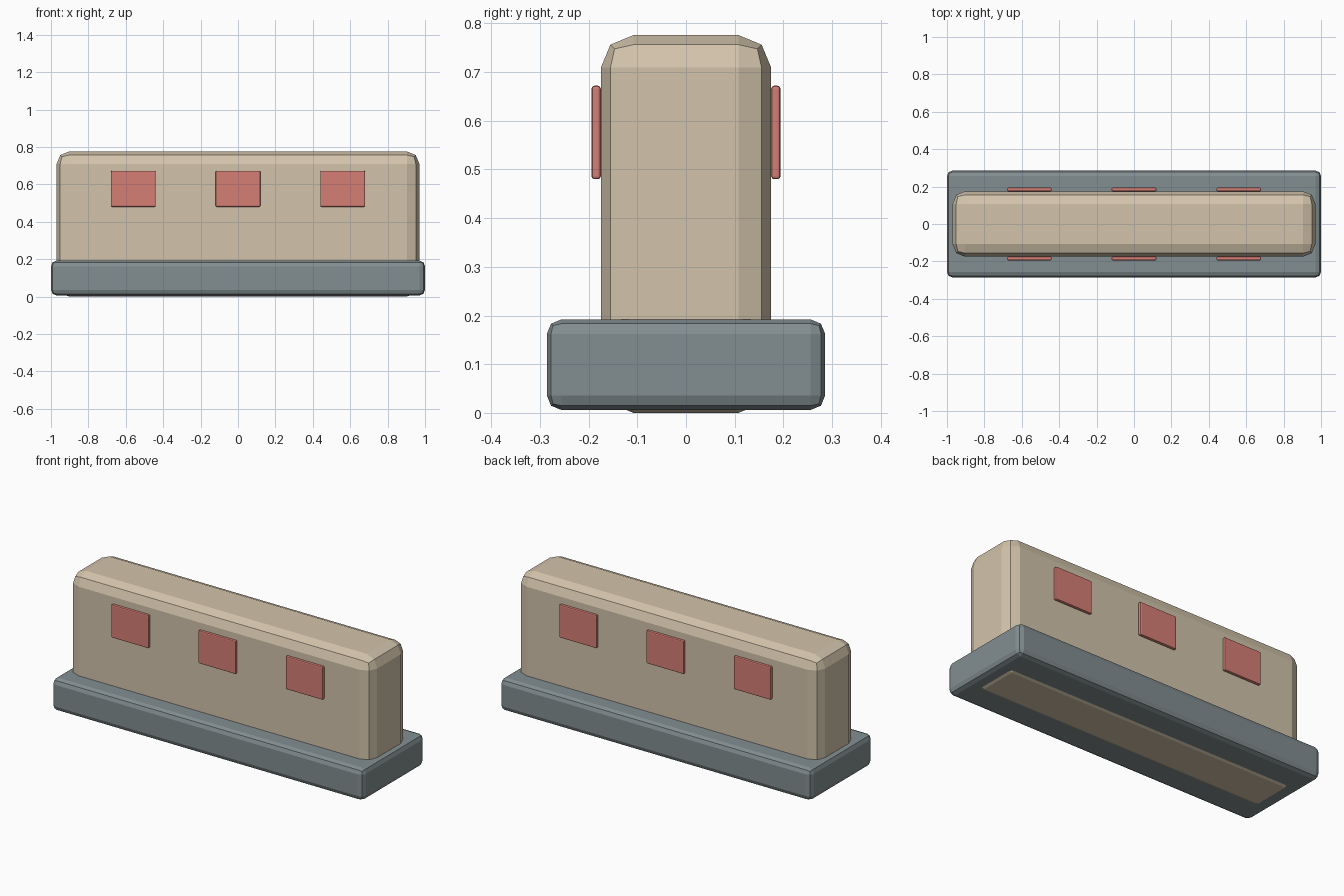
import bpy
import bmesh
from mathutils import Vector

cube = bpy.data.objects.get("Cube")
if cube:
    bpy.data.objects.remove(cube, do_unlink=True)


def make_material(name, rgb):
    mat = bpy.data.materials.new(name)
    mat.use_nodes = True
    color = (*rgb, 1.0)
    mat.diffuse_color = color
    mat.node_tree.nodes["Principled BSDF"].inputs["Base Color"].default_value = color
    return mat


def rounded_box(name, low, high, bevel, mat):
    """Box between two corners with a two-step bevel on every edge."""
    low, high = Vector(low), Vector(high)
    bm = bmesh.new()
    bmesh.ops.create_cube(bm, size=1)
    bmesh.ops.scale(bm, vec=high - low, verts=bm.verts)
    bmesh.ops.bevel(bm, geom=bm.edges[:], offset=bevel, segments=2,
                    profile=0.5, affect='EDGES')
    mesh = bpy.data.meshes.new(name)
    bm.to_mesh(mesh)
    bm.free()
    mesh.materials.append(mat)
    obj = bpy.data.objects.new(name, mesh)
    obj.location = (low + high) / 2
    bpy.context.collection.objects.link(obj)
    return obj


concrete = make_material("warm_concrete", (0.65, 0.55, 0.41))
foot_gray = make_material("slate_gray", (0.225, 0.27, 0.283))
red = make_material("reflector_red", (0.66, 0.21, 0.175))

# Tall wall, reaching just through the underside of the foot
rounded_box("barrier_wall", (-0.97, -0.175, 0), (0.97, 0.175, 0.776), 0.067, concrete)

# Wide foot
rounded_box("barrier_foot", (-1, -0.286, 0.006), (1, 0.286, 0.192), 0.03, foot_gray)

# Three reflectors on each long side
for side, label in ((-1, "front"), (1, "back")):
    y_low, y_high = sorted((side * 0.175, side * 0.194))
    for x, place in ((-0.56, "right"), (0, "middle"), (0.56, "left")):
        rounded_box(f"{label}_{place}_reflector", (x - 0.12, y_low, 0.48),
                    (x + 0.12, y_high, 0.672), 0.006, red)
